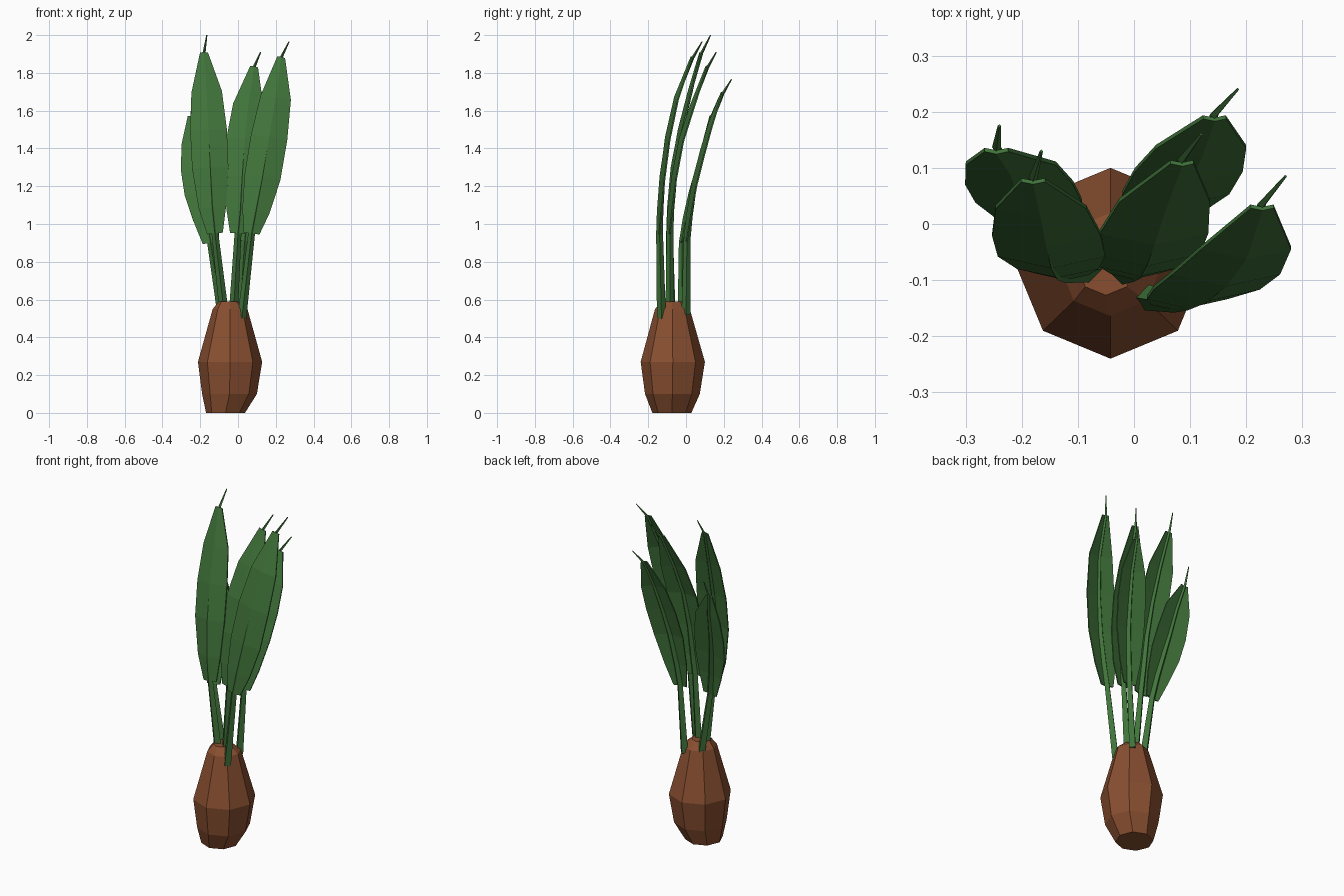
import bpy, bmesh, math
from mathutils import Vector

if "Cube" in bpy.data.objects:
    bpy.data.objects.remove(bpy.data.objects["Cube"])


def material(name, rgb):
    m = bpy.data.materials.new(name)
    m.diffuse_color = (*rgb, 1)
    m.use_nodes = True
    m.node_tree.nodes["Principled BSDF"].inputs["Base Color"].default_value = m.diffuse_color
    return m


GREEN = material("leaf green", (0.052, 0.175, 0.043))
BROWN = material("bulb brown", (0.25, 0.078, 0.030))


def finish(bm, name, mat):
    bmesh.ops.recalc_face_normals(bm, faces=bm.faces)
    me = bpy.data.meshes.new(name)
    bm.to_mesh(me)
    bm.free()
    me.materials.append(mat)
    ob = bpy.data.objects.new(name, me)
    bpy.context.collection.objects.link(ob)
    return ob


def loft(rings, name, mat):
    """Closed skin through equal-sized rings of points, capped at both ends."""
    bm = bmesh.new()
    rows = [[bm.verts.new(p) for p in r] for r in rings]
    n = len(rows[0])
    for a, b in zip(rows, rows[1:]):
        for i in range(n):
            j = (i + 1) % n
            bm.faces.new((a[i], a[j], b[j], b[i]))
    bm.faces.new(rows[0])
    bm.faces.new(rows[-1])
    return finish(bm, name, mat)


# Bulb: eight-sided, widest low down, narrow neck (centre x, centre y, z, radius)
bulb = [(-0.066, -0.075, 0, 0.103), (-0.045, -0.072, 0.10, 0.145),
        (-0.042, -0.07, 0.27, 0.17), (-0.042, -0.072, 0.55, 0.092),
        (-0.05, -0.075, 0.59, 0.052)]
loft([[(cx + r * math.sin(k * math.pi / 4), cy - r * math.cos(k * math.pi / 4), z)
       for k in range(8)] for cx, cy, z, r in bulb], "bulb", BROWN)

# Leaf spines: root, blade base, four blade stations, blade end, stem tip
LEAVES = {
    "left_front_leaf": [(-.075, -.08, .54), (-.122, -.087, .95), (-.136, -.083, 1.09),
                        (-.147, -.066, 1.3), (-.156, -.03, 1.5), (-.166, .022, 1.7),
                        (-.18, .083, 1.905), (-.165, .13, 2.0)],
    "left_back_leaf": [(-.085, -.02, .52), (-.145, -.02, .90), (-.165, .0, 1.03),
                       (-.188, .03, 1.17), (-.205, .062, 1.29), (-.22, .10, 1.43),
                       (-.245, .137, 1.57), (-.24, .175, 1.67)],
    "middle_leaf": [(-.025, -.085, .52), (.0, -.085, .95), (.012, -.08, 1.07),
                    (.022, -.062, 1.25), (.036, -.025, 1.45), (.055, .035, 1.63),
                    (.085, .115, 1.83), (.12, .16, 1.91)],
    "right_back_leaf": [(.01, .0, .52), (.035, .005, .91), (.05, .018, 1.04),
                        (.075, .045, 1.22), (.098, .085, 1.38), (.12, .13, 1.53),
                        (.143, .195, 1.69), (.185, .24, 1.765)],
    "right_front_leaf": [(.02, -.13, .5), (.072, -.14, .95), (.095, -.137, 1.07),
                         (.13, -.125, 1.25), (.165, -.098, 1.46), (.2, -.05, 1.67),
                         (.228, .036, 1.88), (.27, .085, 1.965)],
}
HALF_WIDTH = [0.042, 0.073, 0.096, 0.097, 0.081, 0.021]
STEM_RADIUS = [0.024, 0.018, 0.017, 0.015, 0.012, 0.010, 0.008, 0.003]
THICK = 0.007

for name, spine in LEAVES.items():
    pts = [Vector(p) for p in spine]
    frames = []
    for i in range(len(pts)):
        t = (pts[min(i + 1, len(pts) - 1)] - pts[max(i - 1, 0)]).normalized()
        side = Vector((0, 1, 0)).cross(t).normalized()
        frames.append((side, t.cross(side)))      # sideways, backward

    # Stem: four-sided taper running behind the blade to a thin point
    loft([[p + s * r * a + b * (r * c) for a, c in ((1, 0), (0, 1), (-1, 0), (0, -1))]
          for p, (s, b), r in zip(pts, frames, STEM_RADIUS)], name + "_stem", GREEN)

    # Blade: thin, gently folded along its middle
    rings = []
    for p, (s, b), w in zip(pts[1:7], frames[1:7], HALF_WIDTH):
        front = p - b * 0.013
        fold = b * (w * 0.22)
        mid = [front - s * w + fold, front, front + s * w + fold]
        rings.append(mid + [q + b * THICK for q in reversed(mid)])
    loft(rings, name + "_blade", GREEN)
